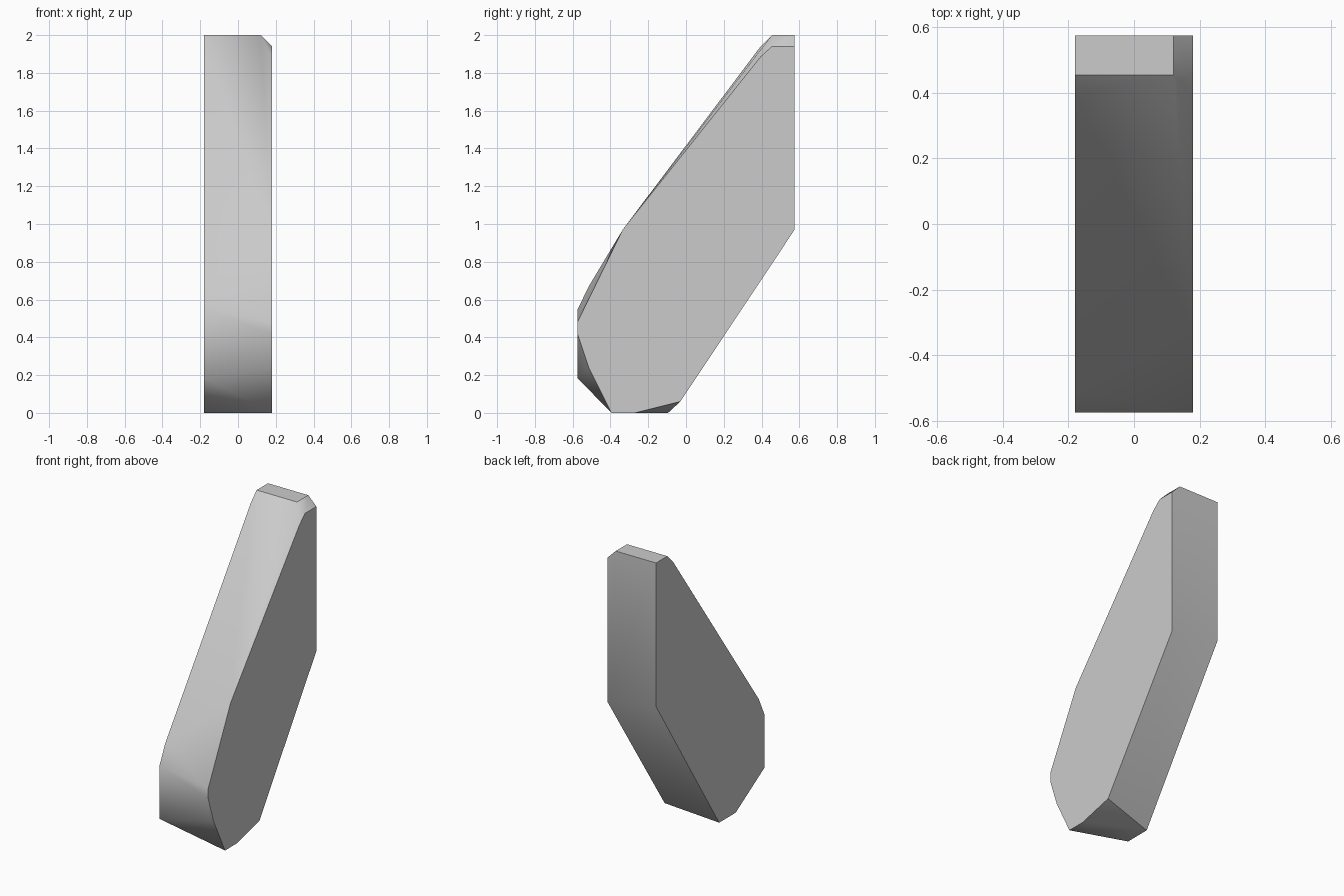
import bpy
import bmesh
import math

cube = bpy.data.objects.get("Cube")
if cube:
    bpy.data.objects.remove(cube, do_unlink=True)

HALF_WIDTH = 0.18
CHAMFER_X = 0.12

# Side outlines as (y, z), clockwise from the top back corner
left_outline = [(0.575, 1.94), (0.575, 0.97), (-0.03, 0.06), (-0.27, 0),
                (-0.395, 0), (-0.515, 0.24), (-0.575, 0.42), (-0.575, 0.48),
                (-0.335, 0.97), (0.395, 1.885), (0.455, 1.94)]
right_outline = [(0.575, 2), (0.575, 1.035), (-0.095, 0), (-0.27, 0),
                 (-0.575, 0.185), (-0.575, 0.545), (-0.515, 0.67),
                 (0.395, 1.94), (0.455, 2)]
chamfer_edge = [(0.575, 2), (0.455, 2)]

# Plain grey stone
stone = bpy.data.materials.new("plain_grey")
stone.use_nodes = True
grey = (0.6, 0.6, 0.6, 1)
stone.diffuse_color = grey
stone.node_tree.nodes["Principled BSDF"].inputs["Base Color"].default_value = grey

# Faceted slab stretched between the two side outlines
bm = bmesh.new()
for x, outline in ((HALF_WIDTH, left_outline), (-HALF_WIDTH, right_outline),
                   (CHAMFER_X, chamfer_edge)):
    for y, z in outline:
        bm.verts.new((x, y, z))
bmesh.ops.convex_hull(bm, input=bm.verts[:])
bmesh.ops.dissolve_limit(bm, angle_limit=math.radians(0.5),
                         verts=bm.verts[:], edges=bm.edges[:])
bmesh.ops.recalc_face_normals(bm, faces=bm.faces[:])
mesh = bpy.data.meshes.new("slanted_slab")
bm.to_mesh(mesh)
bm.free()
mesh.materials.append(stone)

slab = bpy.data.objects.new("slanted_slab", mesh)
bpy.context.collection.objects.link(slab)

# Soft shading across shallow facets, sharp rims
bpy.ops.object.select_all(action='DESELECT')
slab.select_set(True)
bpy.context.view_layer.objects.active = slab
bpy.ops.object.shade_smooth_by_angle(angle=math.radians(40))
